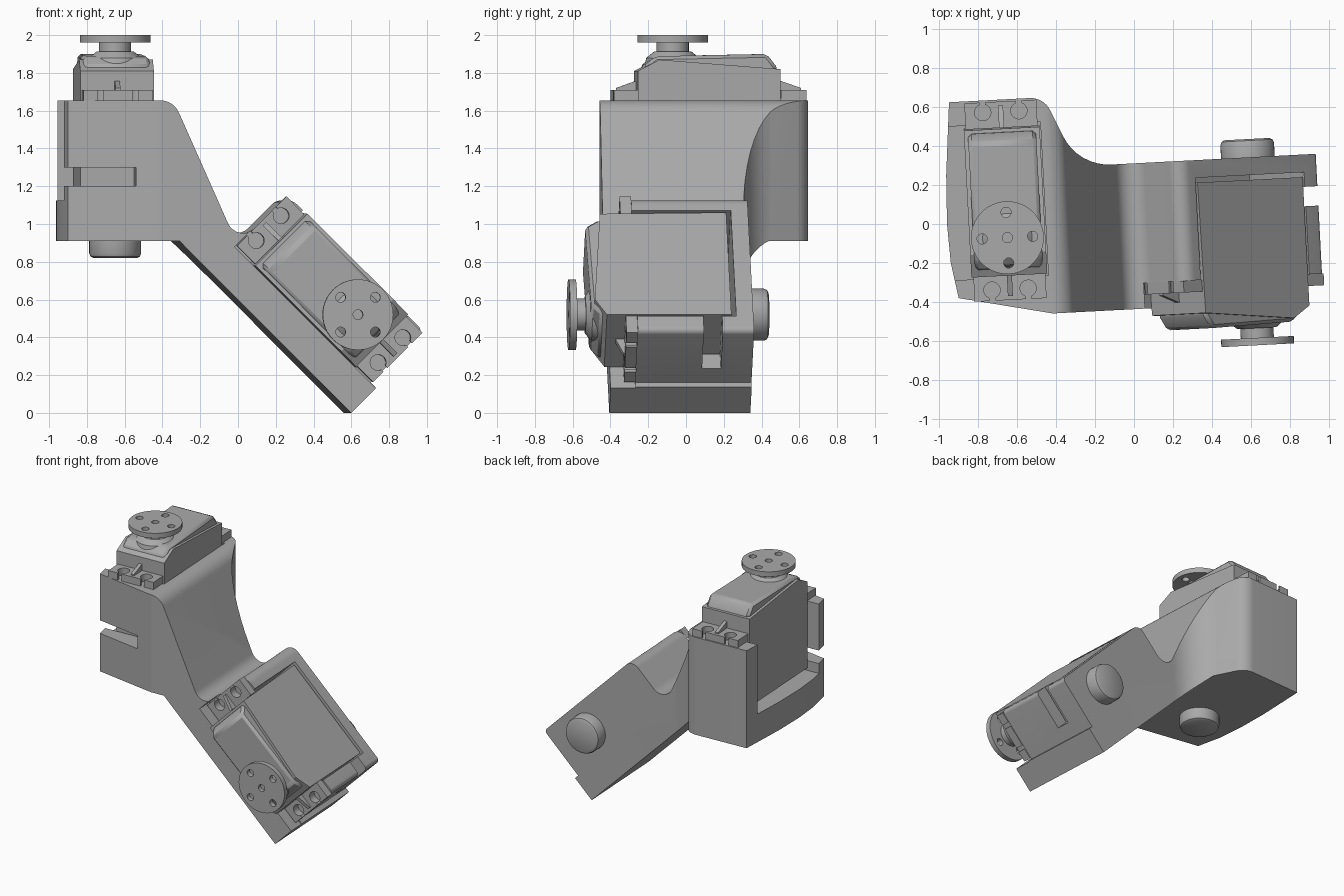
import bpy, bmesh, math
from mathutils import Matrix, Vector

if "Cube" in bpy.data.objects:
    bpy.data.objects.remove(bpy.data.objects["Cube"], do_unlink=True)

grey = bpy.data.materials.new("plain grey")
grey.use_nodes = True
grey.diffuse_color = (0.4, 0.4, 0.4, 1)
grey.node_tree.nodes["Principled BSDF"].inputs["Base Color"].default_value = (0.4, 0.4, 0.4, 1)


def frame(x, y, z, at=(0, 0, 0)):
    """Matrix from three axis directions and an origin."""
    m = Matrix((x, y, z)).transposed().to_4x4()
    m.translation = Vector(at)
    return m


TURN = Matrix.Rotation(math.radians(3), 4, 'Z')
SIDE = frame((0, 1, 0), (0, 0, 1), (1, 0, 0))      # profile in y-z, extruded on x
FRONT = frame((1, 0, 0), (0, 0, 1), (0, -1, 0))    # profile in x-z, extruded on y


def finish(name, bm, matrix):
    bmesh.ops.recalc_face_normals(bm, faces=bm.faces)
    bm.transform(matrix)
    mesh = bpy.data.meshes.new(name)
    bm.to_mesh(mesh)
    bm.free()
    mesh.materials.append(grey)
    ob = bpy.data.objects.new(name, mesh)
    bpy.context.collection.objects.link(ob)
    return ob


def prism(name, points, lo, hi, matrix):
    bm = bmesh.new()
    face = bm.faces.new([bm.verts.new((p[0], p[1], lo)) for p in points])
    new = bmesh.ops.extrude_face_region(bm, geom=[face])["geom"]
    verts = [v for v in new if isinstance(v, bmesh.types.BMVert)]
    bmesh.ops.translate(bm, verts=verts, vec=(0, 0, hi - lo))
    return finish(name, bm, matrix)


def box(name, x, y, z, matrix):
    x, y = sorted(x), sorted(y)
    pts = [(x[0], y[0]), (x[1], y[0]), (x[1], y[1]), (x[0], y[1])]
    return prism(name, pts, z[0], z[1], matrix)


def lathe(name, rings, matrix, at=(0, 0), sides=40):
    """Stack of (radius, height) rings with capped ends."""
    bm = bmesh.new()
    loops = []
    for r, h in rings:
        loops.append([bm.verts.new((at[0] + r * math.cos(math.tau * i / sides),
                                    at[1] + r * math.sin(math.tau * i / sides), h))
                      for i in range(sides)])
    for a, b in zip(loops, loops[1:]):
        for i in range(sides):
            j = (i + 1) % sides
            bm.faces.new((a[i], a[j], b[j], b[i]))
    bm.faces.new(loops[0])
    bm.faces.new(loops[-1])
    return finish(name, bm, matrix)


def rounded(corners, steps=8):
    """Replace each (x, y, radius) corner by an arc."""
    out = []
    for i, (x, y, r) in enumerate(corners):
        p = Vector((x, y))
        if not r:
            out.append(p)
            continue
        a = (Vector(corners[i - 1][:2]) - p).normalized()
        b = (Vector(corners[(i + 1) % len(corners)][:2]) - p).normalized()
        half = a.angle(b) / 2
        mid = p + (a + b).normalized() * r / math.sin(half)
        start = p + a * r / math.tan(half) - mid
        end = p + b * r / math.tan(half) - mid
        sweep = start.angle_signed(end)
        for k in range(steps + 1):
            t = -sweep * k / steps
            c, s = math.cos(t), math.sin(t)
            out.append(mid + Vector((start.x * c - start.y * s, start.x * s + start.y * c)))
    return out


def boolean(ob, cutters, operation='DIFFERENCE'):
    bpy.context.view_layer.objects.active = ob
    for cutter in cutters:
        cutter.hide_render = True
        mod = ob.modifiers.new("cut", 'BOOLEAN')
        mod.operation, mod.solver, mod.object = operation, 'EXACT', cutter
        bpy.ops.object.modifier_apply(modifier=mod.name)
        bpy.data.objects.remove(cutter, do_unlink=True)


# Motor frames: x is width, y is length, z points out through the disc
d = math.sqrt(0.5)
upper = TURN @ frame((1, 0, 0), (0, 1, 0), (0, 0, 1), (-0.653, -0.036, 2.0))
lower = TURN @ frame((d, 0, d), (-d, 0, d), (0, -1, 0), (0.602, -0.655, 0.52))


def slanted(u, v, r=0):
    return ((u + v) * d, (v - u) * d, r)


# Bracket: front outline crossed with the plan outline
outline = rounded([
    (-1.1, 0.91, 0), (-0.333, 0.91, 0), (0.577, 0, 0),
    slanted(0.408, 0.6), slanted(0.372, 0.6), slanted(0.372, 0.99, 0.03),
    slanted(-0.642, 0.99, 0.07), (-0.023, 0.885, 0.09),
    (-0.365, 1.655, 0.11), (-1.1, 1.655, 0)])
plan = rounded([
    (-0.916, 0.674, 0), (-0.43, 0.674, 0.11), (-0.27, 0.311, 0.26),
    (1.1, 0.311, 0), (1.1, -0.437, 0), (-0.44, -0.437, 0.1),
    (-0.919, -0.333, 0), (-0.95, -0.15, 0), (-0.959, 0.05, 0), (-0.95, 0.3, 0)])
bracket = prism("bracket", outline, -1, 1, TURN @ FRONT)
boolean(bracket, [prism("plan_cutter", plan, -0.5, 2.5, TURN)], 'INTERSECT')

# Motor pockets and cable slots, open on opposite sides
cutters = []
for m, side in ((upper, -1), (lower, 1)):
    cutters.append(box("pocket_cutter", (-0.2 * side, side), (-0.205, 0.585), (-0.875, 0.3), m))
    cutters.append(box("slot_cutter", (-0.09 * side, side), (-0.6, -0.1), (-0.8, -0.7), m))
cutters.append(box("rim_cutter", (-0.2, 1), (-0.5, 0.71), (-0.35, 0.8), lower))
boolean(bracket, cutters)


def motor(tag, m, boss_top, boss_end):
    # Case and chamfered lid
    prism(tag + "_motor_case", [(-0.195, -0.85), (0.57, -0.85), (0.56, -0.18), (-0.08, -0.13),
                                (-0.195, -0.19)], -0.195, 0.195, m @ SIDE)
    lid = prism(tag + "_motor_lid", [(-0.16, -0.2), (0.545, -0.2), (0.54, -0.165), (0.49, -0.1),
                                     (-0.1, -0.112), (-0.165, -0.165)], -0.175, 0.175, m @ SIDE)
    bevel = lid.modifiers.new("soft edges", 'BEVEL')
    bevel.width, bevel.segments = 0.02, 1

    # Mounting ears with open screw holes and a rib
    for name, inner, outer, hole in (("front", -0.19, -0.32, -0.265), ("back", 0.565, 0.7, 0.648)):
        ear = box(f"{tag}_{name}_ear", (-0.185, 0.185), (inner, outer), (-0.35, -0.29), m)
        cuts = []
        for x in (-0.093, 0.093):
            cuts.append(lathe("hole_cutter", [(0.042, -0.5), (0.042, 0)], m, (x, hole), 24))
            cuts.append(box("notch_cutter", (x - 0.015, x + 0.015),
                            (hole, outer + math.copysign(0.1, outer)), (-0.5, 0), m))
        boolean(ear, cuts)
        tip = inner + (outer - inner) * 0.85
        prism(f"{tag}_{name}_rib", [(inner, -0.3), (tip, -0.3), (tip, -0.28), (inner, -0.24)],
              -0.013, 0.013, m @ SIDE)

    # Shaft collar and drilled output disc
    lathe(tag + "_shaft", [(0.15, -0.16), (0.14, -0.12), (0.1, -0.088), (0.085, -0.088),
                           (0.085, -0.03)], m)
    disc = lathe(tag + "_disc", [(0.187, -0.038), (0.187, 0)], m, sides=48)
    spots = [(0, 0)] + [(0.13 * math.cos(a), 0.13 * math.sin(a))
                        for a in (0, math.pi / 2, math.pi, -math.pi / 2)]
    boolean(disc, [lathe("drill_cutter", [(0.026, -0.2), (0.026, 0.2)], m, p, 20) for p in spots])

    # Pivot boss behind the motor
    lathe(tag + "_pivot_boss", [(0.138, boss_top + 0.02), (0.138, boss_end + 0.025),
                                (0.131, boss_end + 0.008), (0.115, boss_end)], m)


motor("upper", upper, -1.09, -1.18)
motor("lower", lower, -0.966, -1.06)

# Smooth curved walls, keep hard edges
bpy.ops.object.select_all(action='DESELECT')
for ob in bpy.context.scene.objects:
    if ob.type == 'MESH' and grey.name in ob.data.materials:
        ob.select_set(True)
        bpy.context.view_layer.objects.active = ob
bpy.ops.object.shade_smooth_by_angle(angle=math.radians(30))
